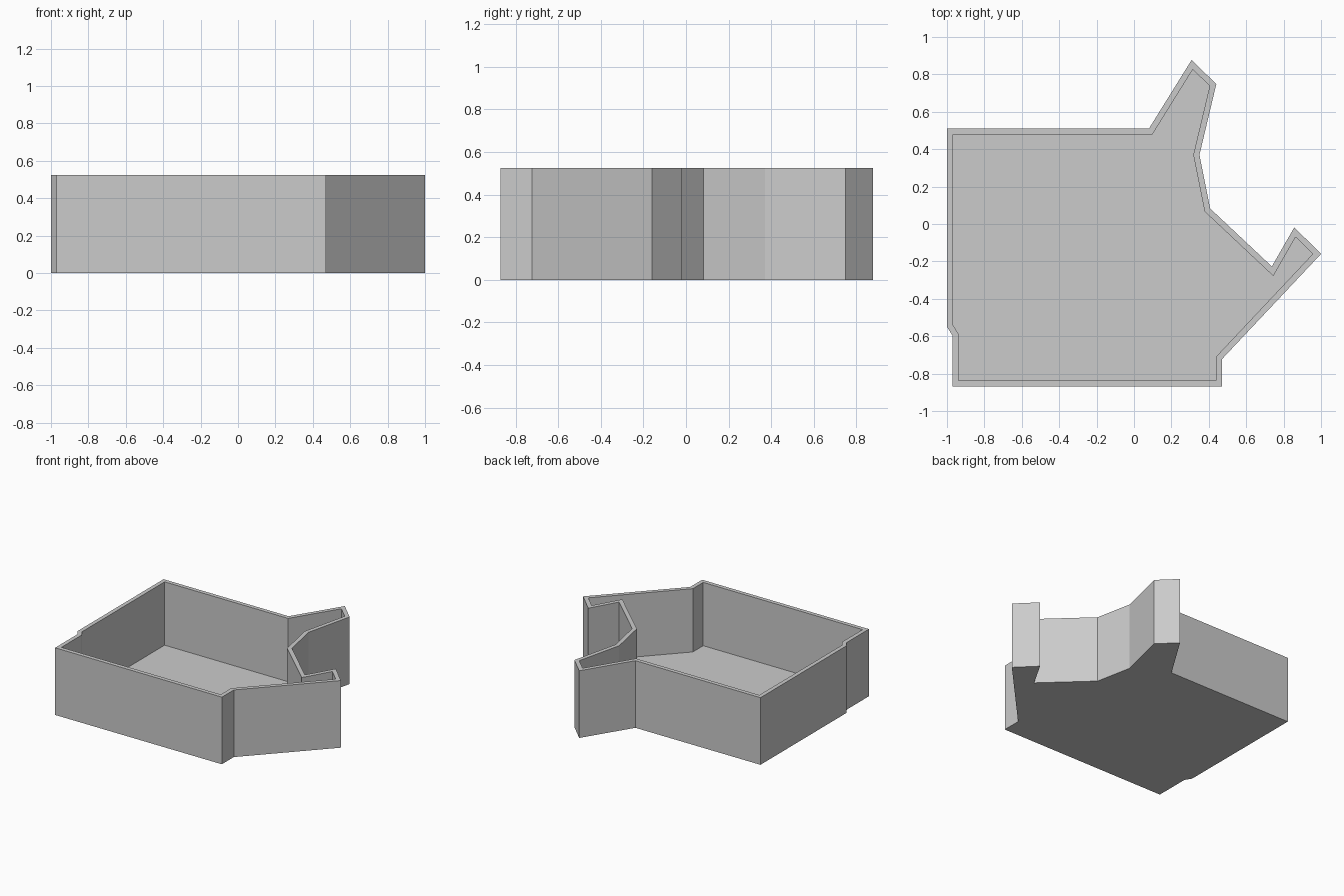
import bpy, bmesh
from mathutils import Vector

if "Cube" in bpy.data.objects:
    bpy.data.objects.remove(bpy.data.objects["Cube"])

HEIGHT, WALL, FLOOR = 0.524, 0.032, 0.03

# Outer outline of the tray, counter-clockwise
outline = [Vector(p) for p in (
    (-0.97, -0.87), (0.47, -0.87), (0.47, -0.723), (1.0, -0.16),
    (0.857, -0.018), (0.737, -0.227), (0.407, 0.083), (0.35, 0.37),
    (0.44, 0.748), (0.308, 0.877), (0.08, 0.51), (-1.0, 0.51),
    (-1.0, -0.55), (-0.97, -0.597))]


def inset(points, dist):
    """Mitred inward offset of a counter-clockwise outline."""
    result = []
    for i, p in enumerate(points):
        a = (p - points[i - 1]).normalized()
        b = (points[(i + 1) % len(points)] - p).normalized()
        na, nb = Vector((-a.y, a.x)), Vector((-b.y, b.x))
        result.append(p + (na + nb) * dist / (1 + na.dot(nb)))
    return result


bm = bmesh.new()


def ring(points, z):
    return [bm.verts.new((p.x, p.y, z)) for p in points]


def bridge(lower, upper):
    n = len(lower)
    for i in range(n):
        j = (i + 1) % n
        bm.faces.new((lower[i], lower[j], upper[j], upper[i]))


# Underside, outer walls, rim, inner walls, floor
inner = inset(outline, WALL)
rings = [ring(outline, 0), ring(outline, HEIGHT),
         ring(inner, HEIGHT), ring(inner, FLOOR)]
for lower, upper in zip(rings, rings[1:]):
    bridge(lower, upper)
bm.faces.new(rings[0][::-1])
bm.faces.new(rings[-1])
bmesh.ops.recalc_face_normals(bm, faces=bm.faces[:])

mesh = bpy.data.meshes.new("open_tray")
bm.to_mesh(mesh)
bm.free()
bpy.context.collection.objects.link(bpy.data.objects.new("open_tray", mesh))
